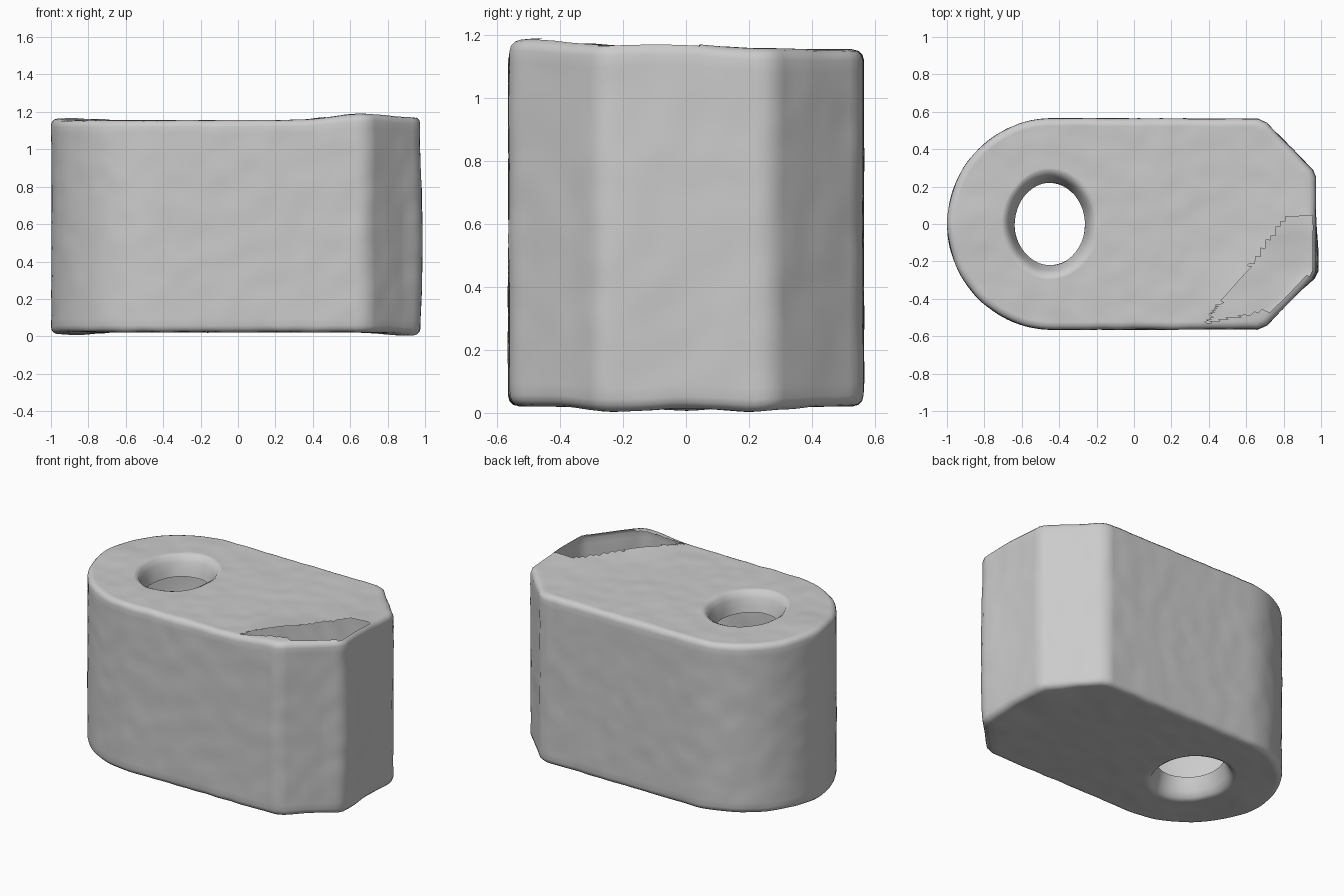
import bpy, bmesh
from math import sin, cos, pi, exp, hypot
from mathutils import Vector, noise

if "Cube" in bpy.data.objects:
    bpy.data.objects.remove(bpy.data.objects["Cube"], do_unlink=True)

HOLE = Vector((-0.45, 0))
HOLE_RX, HOLE_RY = 0.235, 0.275
BOTTOM, TOP, EDGE = 0.022, 1.155, 0.035


def make_material(name, rgb):
    mat = bpy.data.materials.new(name)
    mat.use_nodes = True
    mat.diffuse_color = (*rgb, 1)
    mat.node_tree.nodes["Principled BSDF"].inputs["Base Color"].default_value = (*rgb, 1)
    return mat


def block_outline():
    """Half-round end on the right, chamfered corners on the left."""
    corners = [(-0.43, -0.565), (0.66, -0.562), (0.71, -0.54), (0.955, -0.29),
               (0.972, -0.25), (0.972, 0.25), (0.955, 0.29), (0.71, 0.54),
               (0.66, 0.562), (-0.43, 0.565)]
    points = []
    for a, b in zip(corners, corners[1:]):
        a, b = Vector(a), Vector(b)
        steps = max(1, round((b - a).length / 0.03))
        points += [a.lerp(b, i / steps) for i in range(steps)]
    arc = 56
    points += [Vector((-0.43 - 0.567 * sin(pi * i / arc), 0.565 * cos(pi * i / arc)))
               for i in range(arc)]
    return points


def bump(x, y, cx, cy, size):
    return exp(-((x - cx) ** 2 + (y - cy) ** 2) / size ** 2)


def weather(p):
    """Uneven cast surface: raised corners and fine ripples."""
    x, y, z = p
    if z > 0.9:
        z += 0.036 * bump(x, y, 0.66, -0.46, 0.22) + 0.022 * bump(x, y, 0.95, -0.1, 0.25)
        z += 0.012 * bump(x, y, -0.9, 0, 0.15)
    if z < 0.2:
        z -= 0.018 * (bump(x, y, 0.9, -0.2, 0.16) + bump(x, y, 0.9, 0.2, 0.16))
        z -= 0.015 * bump(x, y, -0.88, 0, 0.16)
    if x > 0.9:
        x += 0.015 * exp(-((y + 0.2) / 0.15) ** 2) * sin(pi * min(max(z, 0), 1))
    return Vector((x, y, max(z, 0))) + 0.004 * noise.noise_vector(Vector(p) * 9)


def in_broken_patch(c):
    """Broken-open area on the top, along the front left corner."""
    x, y = c.x, c.y
    return (c.z > 1.1 and y < 0.04 and x < 0.955 and x - y < 1.205
            and y < -0.43 + 1.3 * (x - 0.46) and y > -0.5 + 0.2 * (x - 0.53))


outline = block_outline()
count = len(outline)
normals = []
for i in range(count):
    t = (outline[(i + 1) % count] - outline[i - 1]).normalized()
    normals.append(Vector((t.y, -t.x)))


def outer_ring(inset, z):
    return [(*(p - n * inset), z) for p, n in zip(outline, normals)]


def hole_ring(scale, z):
    ring = []
    for p in outline:
        d = (p - HOLE).normalized()
        r = scale / hypot(d.x / HOLE_RX, d.y / HOLE_RY)
        ring.append((*(HOLE + d * r), z))
    return ring


def blend(a, b, steps):
    return [[Vector(p).lerp(Vector(q), i / steps) for p, q in zip(a, b)]
            for i in range(1, steps)]


# Ring stack: bottom lip, underside, walls, top, top lip
lip = [(0.80, 0.13), (0.84, 0.09), (0.9, 0.045), (0.97, 0.012), (1.06, 0)]
rings = [hole_ring(s, BOTTOM + d) for s, d in lip]
flat = outer_ring(EDGE, BOTTOM)
rings += blend(rings[-1], flat, 24) + [flat]
for k in (1, 2, 3):
    a = k * pi / 6
    rings.append(outer_ring(EDGE * (1 - sin(a)), BOTTOM + EDGE * (1 - cos(a))))
upper = outer_ring(0, TOP - EDGE)
rings += blend(rings[-1], upper, 28) + [upper]
for k in (1, 2, 3):
    a = k * pi / 6
    rings.append(outer_ring(EDGE * (1 - cos(a)), TOP - EDGE * (1 - sin(a))))
top_hole = [hole_ring(s, TOP - d) for s, d in reversed(lip)]
rings += blend(rings[-1], top_hole[0], 44) + top_hole

# Skin the rings into one open shell
bm = bmesh.new()
rows = [[bm.verts.new(weather(p)) for p in ring] for ring in rings]
for low, high in zip(rows, rows[1:]):
    for i in range(count):
        j = (i + 1) % count
        bm.faces.new((low[i], low[j], high[j], high[i]))

# Open the broken patch
broken = [f for f in bm.faces if in_broken_patch(f.calc_center_median())]
bmesh.ops.delete(bm, geom=broken, context="FACES")

mesh = bpy.data.meshes.new("block_shell")
bm.to_mesh(mesh)
bm.free()
mesh.materials.append(make_material("plain grey", (0.6, 0.6, 0.6)))
block = bpy.data.objects.new("block_shell", mesh)
bpy.context.collection.objects.link(block)
bpy.context.view_layer.objects.active = block
block.select_set(True)
bpy.ops.object.shade_smooth_by_angle(angle=0.7)
